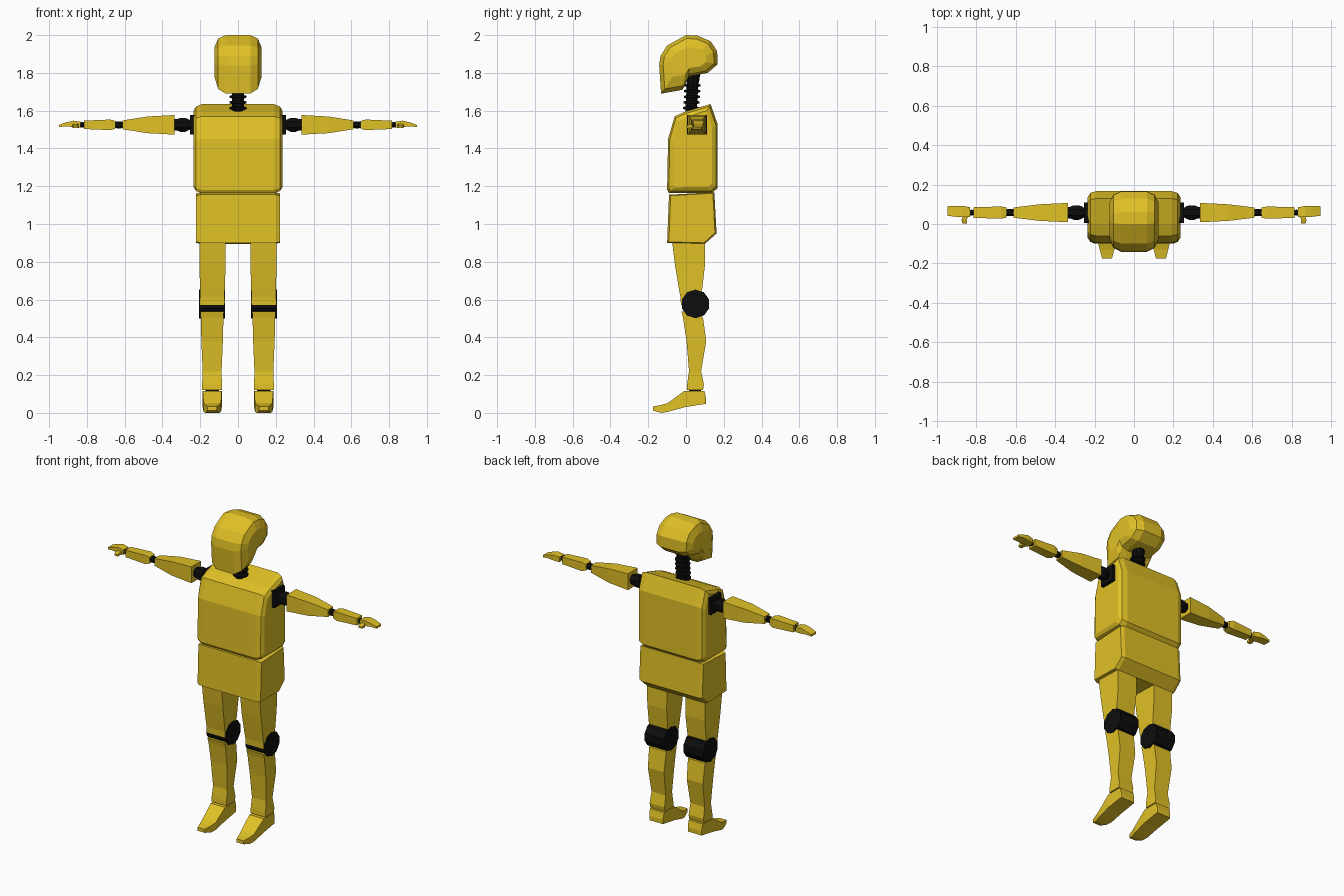
import bpy, bmesh, math
from mathutils import Vector


def material(name, rgb):
    m = bpy.data.materials.new(name)
    m.diffuse_color = (*rgb, 1)
    return m


YELLOW = material("yellow shell", (0.75, 0.53, 0.019))
BLACK = material("black joint", (0.004, 0.004, 0.004))


def loft(name, rings, mat):
    """Skin a list of equal-length point rings and cap both ends."""
    bm = bmesh.new()
    vs = [[bm.verts.new(p) for p in r] for r in rings]
    n = len(vs[0])
    for a, b in zip(vs, vs[1:]):
        for i in range(n):
            j = (i + 1) % n
            bm.faces.new((a[i], a[j], b[j], b[i]))
    bm.faces.new(vs[0])
    bm.faces.new(vs[-1])
    bmesh.ops.recalc_face_normals(bm, faces=bm.faces)
    me = bpy.data.meshes.new(name)
    bm.to_mesh(me)
    bm.free()
    me.materials.append(mat)
    ob = bpy.data.objects.new(name, me)
    bpy.context.collection.objects.link(ob)
    return ob


def slab(name, profile, centre, steps, mat):
    """Side profile (y, z) swept across x; steps = (x, y scale, z scale) from middle out."""
    cy, cz = centre
    both = [(-x, a, b) for x, a, b in reversed(steps)] + steps
    rings = [[(x, cy + (y - cy) * a, cz + (z - cz) * b) for y, z in profile] for x, a, b in both]
    return loft(name, rings, mat)


def boxes(name, axis, rows, mat, side):
    """Rectangular sections along an axis: (position, a0, a1, b0, b1), side = +1 / -1 in x."""
    rings = []
    for t, a0, a1, b0, b1 in rows:
        ring = []
        for a, b in ((a0, b0), (a1, b0), (a1, b1), (a0, b1)):
            p = {"x": (t, a, b), "y": (b, t, a), "z": (b, a, t)}[axis]
            ring.append((p[0] * side, p[1], p[2]))
        rings.append(ring)
    return loft(name, rings, mat)


def lathe(name, path, mat, sides=8, axis="z", turn=0.0):
    """Round sections: path of (centre, radius) along x or z."""
    rings = []
    for c, r in path:
        ring = []
        for i in range(sides):
            t = 2 * math.pi * (i + turn) / sides
            u, v = r * math.cos(t), r * math.sin(t)
            ring.append(Vector(c) + Vector((0, u, v) if axis == "x" else (u, v, 0)))
        rings.append(ring)
    return loft(name, rings, mat)


# Head: skull with jutting face mask
slab("head", [(-0.132, 1.69), (-0.142, 1.84), (-0.135, 1.89), (-0.10, 1.945), (0.0, 2.0),
              (0.06, 1.997), (0.13, 1.968), (0.165, 1.915), (0.167, 1.845), (0.115, 1.80),
              (0.015, 1.78), (-0.005, 1.735), (-0.02, 1.71)],
     (0.02, 1.87), [(0.065, 1, 1), (0.105, 0.87, 0.86), (0.125, 0.6, 0.5)], YELLOW)

# Neck: ribbed column
path = [((0, 0.027, 1.57), 0.034)]
for i in range(5):
    z = 1.605 + i * 0.03
    y = 0.027 + (z - 1.6) * 0.06
    path += [((0, y, z), 0.032), ((0, y, z + 0.004), 0.045),
             ((0, y, z + 0.013), 0.045), ((0, y, z + 0.017), 0.032)]
path += [((0, 0.037, 1.755), 0.034), ((0, 0.038, 1.80), 0.04)]
lathe("neck", path, BLACK, 10)

# Torso and pelvis blocks
slab("chest", [(-0.10, 1.18), (-0.095, 1.45), (-0.06, 1.57), (0.0, 1.597), (0.13, 1.635),
               (0.167, 1.53), (0.167, 1.19), (0.14, 1.165), (-0.09, 1.163)],
     (0.035, 1.385), [(0.19, 1, 1), (0.222, 0.93, 0.95), (0.235, 0.78, 0.86)], YELLOW)
slab("pelvis", [(-0.10, 0.9), (-0.09, 1.155), (0.15, 1.168), (0.162, 0.95), (0.10, 0.895)],
     (0.035, 1.03), [(0.2, 1, 1), (0.222, 0.93, 0.96)], YELLOW)

AY, AZ = 0.058, 1.525   # arm axis


def arm_rows(rows):
    """(x, half depth, half height) sections around the arm axis."""
    return [(x, AY - d, AY + d, AZ - h, AZ + h) for x, d, h in rows]


for side, tag in ((1, "left"), (-1, "right")):
    def on_arm(rows):
        return [((x * side, AY, AZ), r) for x, r in rows]

    # Shoulder: mounting plate and ball
    boxes(tag + "_shoulder_plate", "x", arm_rows([(0.21, 0.052, 0.052), (0.255, 0.052, 0.052)]), BLACK, side)
    lathe(tag + "_shoulder_joint", on_arm([(0.25, 0.025), (0.27, 0.036), (0.28, 0.04), (0.305, 0.04),
                                           (0.325, 0.032), (0.345, 0.032)]), BLACK, 8, "x", 0.5)
    # Arm segments
    boxes(tag + "_upper_arm", "x", arm_rows([(0.335, 0.049, 0.052), (0.48, 0.042, 0.044),
                                             (0.612, 0.026, 0.023)]), YELLOW, side)
    lathe(tag + "_elbow", on_arm([(0.60, 0.014), (0.622, 0.02), (0.64, 0.02), (0.66, 0.014)]), BLACK, 8, "x", 0.5)
    boxes(tag + "_forearm", "x", arm_rows([(0.648, 0.026, 0.02), (0.675, 0.031, 0.028),
                                           (0.816, 0.027, 0.022)]), YELLOW, side)
    lathe(tag + "_wrist", on_arm([(0.81, 0.012), (0.825, 0.015), (0.84, 0.012)]), BLACK, 8, "x")
    # Hand with thumb
    boxes(tag + "_hand", "x", [(0.833, 0.035, 0.085, 1.51, 1.541), (0.872, 0.035, 0.092, 1.513, 1.547),
                               (0.91, 0.037, 0.092, 1.517, 1.538), (0.947, 0.042, 0.09, 1.513, 1.525)],
          YELLOW, side)
    boxes(tag + "_thumb", "y", [(0.045, 1.51, 1.53, 0.84, 0.868), (0.02, 1.508, 1.526, 0.85, 0.876),
                                (0.003, 1.508, 1.52, 0.848, 0.872)], YELLOW, side)

    # Leg: thigh, knee drum, shin, foot
    boxes(tag + "_thigh", "z", [(0.92, -0.075, 0.10, 0.065, 0.205), (0.78, -0.058, 0.10, 0.066, 0.203),
                                (0.65, -0.036, 0.085, 0.07, 0.202), (0.61, -0.029, 0.06, 0.072, 0.201),
                                (0.572, -0.027, 0.04, 0.073, 0.2)], YELLOW, side)
    lathe(tag + "_knee", [((0.068 * side, 0.05, 0.577), 0.076), ((0.206 * side, 0.05, 0.577), 0.076)],
          BLACK, 10, "x", 0.5)
    boxes(tag + "_shin", "z", [(0.537, -0.024, 0.05, 0.075, 0.199), (0.505, -0.016, 0.09, 0.077, 0.197),
                               (0.38, 0.003, 0.107, 0.08, 0.194), (0.22, 0.016, 0.08, 0.087, 0.187),
                               (0.15, 0.006, 0.095, 0.085, 0.19), (0.122, 0.005, 0.09, 0.085, 0.19)],
          YELLOW, side)
    boxes(tag + "_foot", "y", [(0.107, 0.048, 0.075, 0.088, 0.183), (0.097, 0.047, 0.117, 0.086, 0.187),
                               (-0.008, 0.03, 0.117, 0.086, 0.187), (-0.095, 0.006, 0.053, 0.09, 0.182),
                               (-0.13, 0.0, 0.042, 0.1, 0.174), (-0.175, 0.012, 0.034, 0.112, 0.162)],
          YELLOW, side)
    boxes(tag + "_ankle", "z", [(0.14, 0.015, 0.08, 0.1, 0.172), (0.1, 0.015, 0.08, 0.1, 0.172)], BLACK, side)
